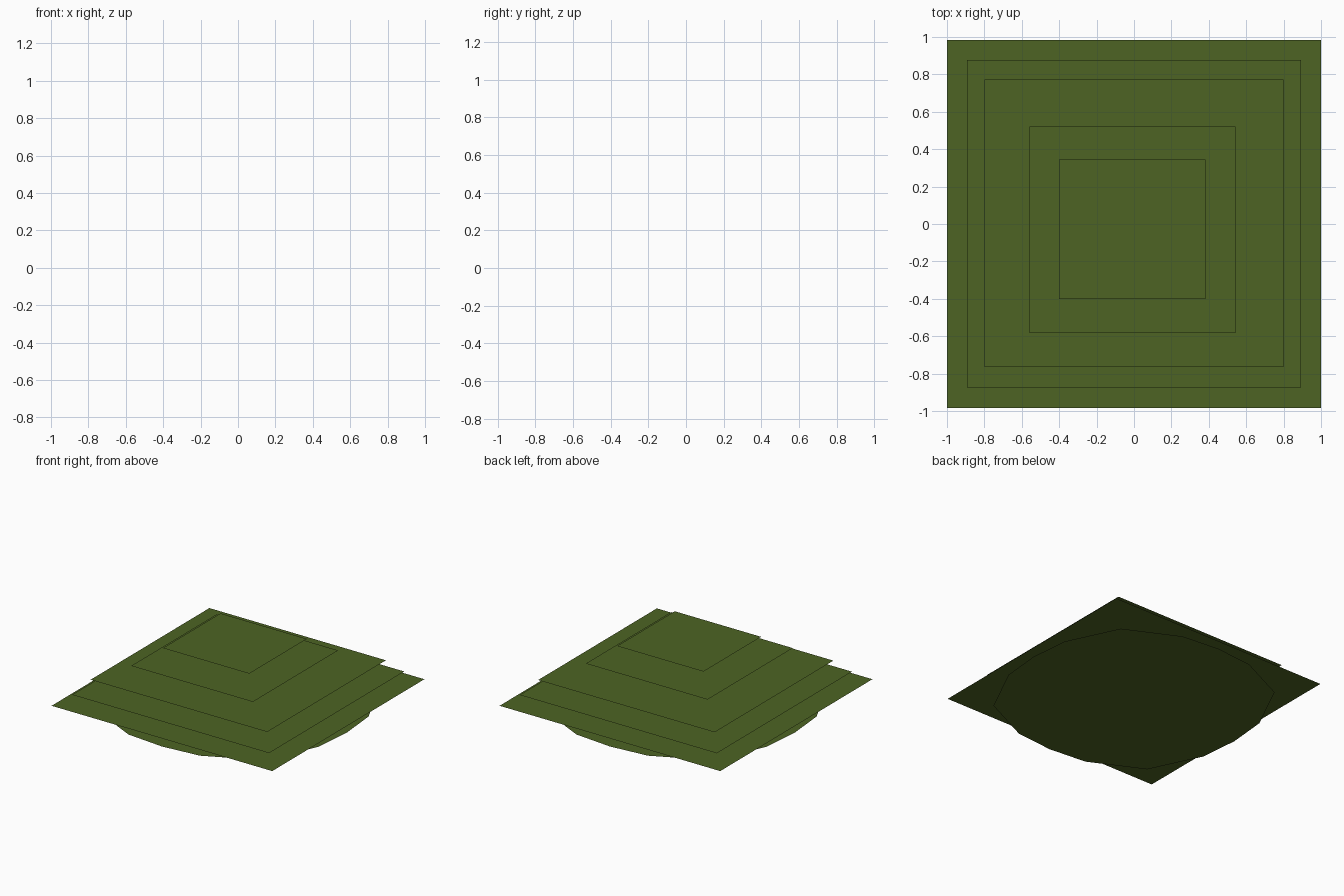
import bpy

if "Cube" in bpy.data.objects:
    bpy.data.objects.remove(bpy.data.objects["Cube"])

# Single flat green
green = bpy.data.materials.new("leaf green")
green.diffuse_color = (0.074, 0.127, 0.017, 1)
green.use_nodes = True
green.node_tree.nodes["Principled BSDF"].inputs["Base Color"].default_value = green.diffuse_color


def sheet(name, outline, z):
    """One flat, zero-thickness polygon facing up at height z."""
    mesh = bpy.data.meshes.new(name)
    verts = [(x, y, z) for x, y in outline]
    mesh.from_pydata(verts, [], [list(range(len(verts)))])
    mesh.materials.append(green)
    mesh.update()
    obj = bpy.data.objects.new(name, mesh)
    bpy.context.collection.objects.link(obj)
    return obj


# Rounded base sheet: one quarter outline turned four times
quarter = [(0.985, 0), (0.955, 0.325), (0.755, 0.745), (0.325, 0.955)]
outline = []
for turn in range(4):
    outline += quarter
    quarter = [(-y, x) for x, y in quarter]
sheet("rounded_base", outline, 0.0)

# Rectangular sheets, shrinking upwards: x0, x1, y0, y1, z
layers = [
    (-1.00, 1.00, -0.985, 0.985, 0.066),
    (-0.893, 0.893, -0.873, 0.877, 0.142),
    (-0.80, 0.80, -0.765, 0.772, 0.249),
    (-0.56, 0.543, -0.583, 0.521, 0.357),
    (-0.40, 0.383, -0.401, 0.345, 0.476),
]
for i, (x0, x1, y0, y1, z) in enumerate(layers, 1):
    sheet(f"square_layer_{i}", [(x0, y0), (x1, y0), (x1, y1), (x0, y1)], z)
